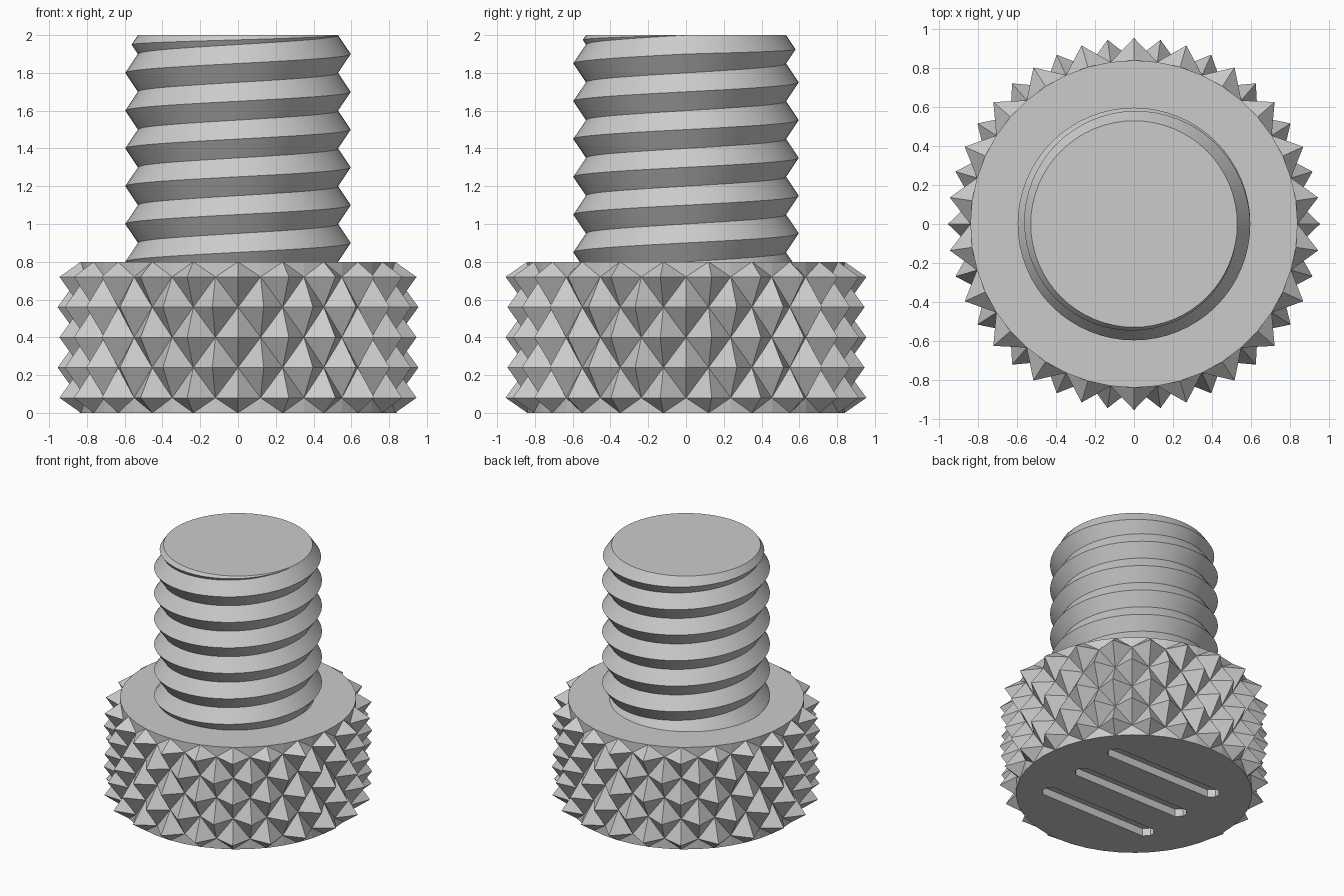
import bpy, bmesh
from math import sin, cos, pi, hypot

if "Cube" in bpy.data.objects:
    bpy.data.objects.remove(bpy.data.objects["Cube"], do_unlink=True)

steel = bpy.data.materials.new("grey steel")
steel.use_nodes = True
GREY = (0.6, 0.6, 0.6, 1)
steel.diffuse_color = GREY
steel.node_tree.nodes["Principled BSDF"].inputs["Base Color"].default_value = GREY


def make_object(name, bm):
    bmesh.ops.remove_doubles(bm, verts=bm.verts, dist=1e-5)
    bmesh.ops.recalc_face_normals(bm, faces=bm.faces)
    mesh = bpy.data.meshes.new(name)
    bm.to_mesh(mesh)
    bm.free()
    mesh.materials.append(steel)
    obj = bpy.data.objects.new(name, mesh)
    bpy.context.collection.objects.link(obj)
    return obj


def polar(bm, r, a, z):
    return bm.verts.new((r * cos(a), r * sin(a), z))


# Knurled head: staggered pyramids on a cylinder, with flat round ends
def knurled_head(base=0.84, tip=0.955, cols=44, height=0.8):
    bm = bmesh.new()
    heights = [0] + [0.08 + 0.16 * j for j in range(5)] + [height]
    last = len(heights) - 1

    def is_tip(i, j):
        return 0 < j < last and (i + j) % 2 == 0

    rings = [[polar(bm, tip if is_tip(i, j) else base, 2 * pi * i / cols, z)
              for i in range(cols)] for j, z in enumerate(heights)]
    # Column 11 faces +y, where the second row carries the tip
    for j in range(last):
        for i in range(cols):
            k = (i + 1) % cols
            a, b = rings[j][i], rings[j][k]
            c, d = rings[j + 1][k], rings[j + 1][i]
            if is_tip(i, j) or is_tip(k, j + 1):
                bm.faces.new((a, b, d))
                bm.faces.new((b, c, d))
            else:
                bm.faces.new((a, b, c))
                bm.faces.new((a, c, d))
    bm.faces.new(rings[0][::-1])
    bm.faces.new(rings[-1])
    return make_object("knurled_head", bm)


# Straight slot with clipped corners, used to cut the underside
def slot_cutter(y, x0=-0.47, x1=0.53, half=0.06, clip=0.04, depth=0.06):
    bm = bmesh.new()
    outline = [(x0, y - half + clip), (x0 + clip, y - half),
               (x1 - clip, y - half), (x1, y - half + clip),
               (x1, y + half - clip), (x1 - clip, y + half),
               (x0 + clip, y + half), (x0, y + half - clip)]
    face = bm.faces.new([bm.verts.new((px, py, -depth)) for px, py in outline])
    top = bmesh.ops.extrude_face_region(bm, geom=[face])["geom"]
    bmesh.ops.translate(bm, vec=(0, 0, 2 * depth),
                        verts=[v for v in top if isinstance(v, bmesh.types.BMVert)])
    cutter = make_object("slot_cutter", bm)
    cutter.hide_render = True
    return cutter


# Threaded shaft: helical V thread that runs out into a chamfered end
def threaded_shaft(root=0.53, crest=0.597, pitch=0.2, top=2.0, cols=64):
    bm = bmesh.new()
    half = pitch / 2
    slope = (crest - root) / half
    columns = []
    for i in range(cols + 1):
        t = i / cols
        c = top - half + pitch * t
        points = [(root, top), (root + slope * (top + half - c) / 2, (top - half + c) / 2)]
        points += [(crest if j % 2 == 0 else root, c - half * j) for j in range(1, 15)]
        columns.append([polar(bm, r, 2 * pi * t, z) for r, z in points])
    for left, right in zip(columns, columns[1:]):
        for j in range(len(left) - 1):
            bm.faces.new((left[j], left[j + 1], right[j + 1], right[j]))
    bm.faces.new([col[0] for col in columns[:-1]])
    bmesh.ops.dissolve_degenerate(bm, dist=1e-5, edges=bm.edges)
    return make_object("threaded_shaft", bm)


head = knurled_head()
bpy.context.view_layer.objects.active = head
for y in (-0.36, 0, 0.36):
    cutter = slot_cutter(y)
    mod = head.modifiers.new("slot", "BOOLEAN")
    mod.operation = "DIFFERENCE"
    mod.solver = "EXACT"
    mod.object = cutter
    bpy.ops.object.modifier_apply(modifier=mod.name)
    bpy.data.objects.remove(cutter, do_unlink=True)

shaft = threaded_shaft()
bpy.ops.object.select_all(action="DESELECT")
shaft.select_set(True)
bpy.context.view_layer.objects.active = shaft
bpy.ops.object.shade_smooth_by_angle(angle=pi / 6)
